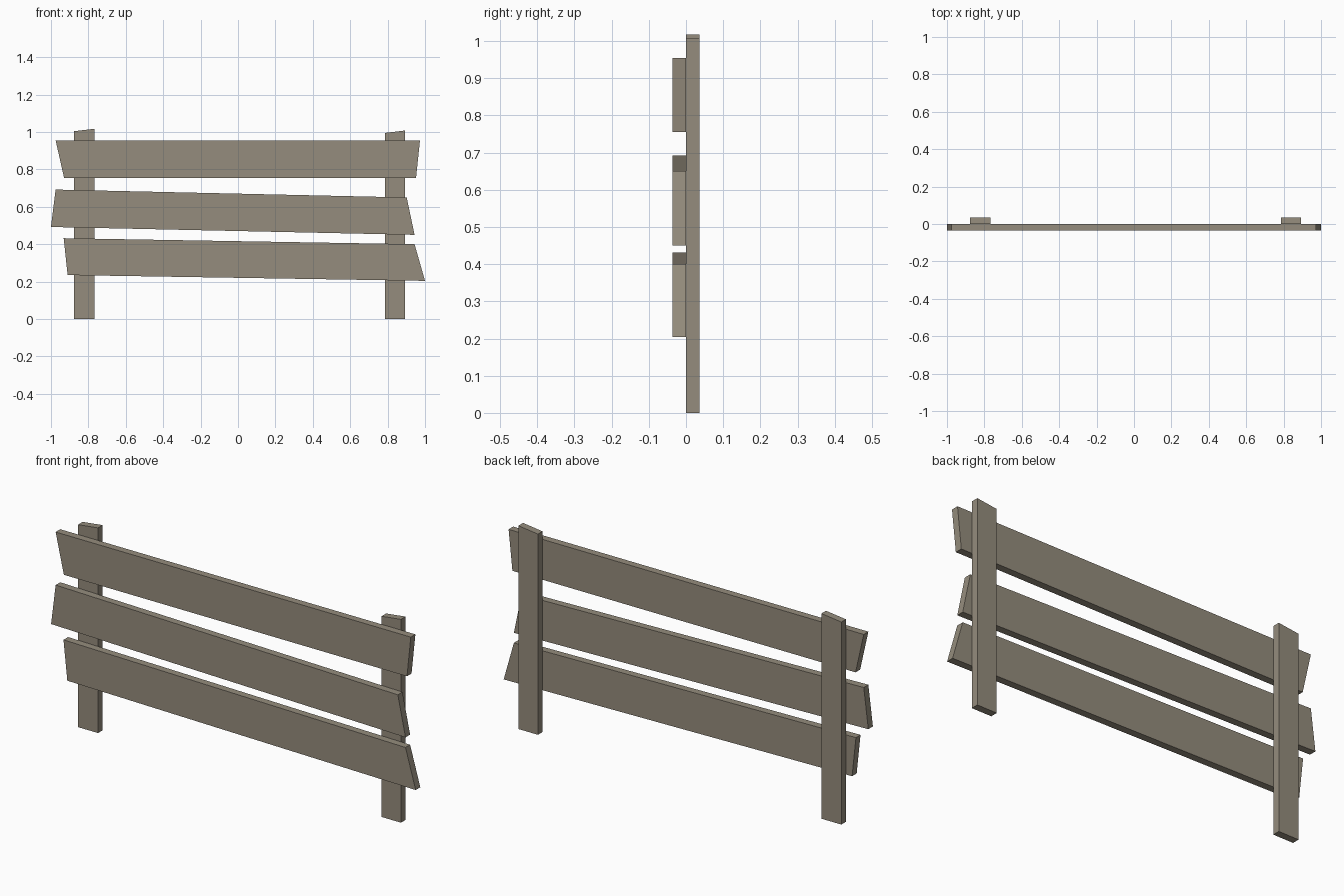
import bpy
import bmesh

cube = bpy.data.objects.get("Cube")
if cube:
    bpy.data.objects.remove(cube, do_unlink=True)

# Weathered wood material
WOOD = (0.30, 0.265, 0.205, 1.0)
wood = bpy.data.materials.new("weathered_wood")
wood.use_nodes = True
wood.diffuse_color = WOOD
bsdf = wood.node_tree.nodes["Principled BSDF"]
bsdf.inputs["Base Color"].default_value = WOOD
bsdf.inputs["Roughness"].default_value = 0.9

THICK = 0.036


def board(name, outline, y_front):
    """Extrude a four-cornered (x, z) outline backwards into a flat board."""
    bm = bmesh.new()
    face = bm.faces.new([bm.verts.new((x, y_front, z)) for x, z in outline])
    back = bmesh.ops.extrude_face_region(bm, geom=[face])["geom"]
    moved = [v for v in back if isinstance(v, bmesh.types.BMVert)]
    bmesh.ops.translate(bm, verts=moved, vec=(0, THICK, 0))
    bmesh.ops.recalc_face_normals(bm, faces=bm.faces)
    mesh = bpy.data.meshes.new(name)
    bm.to_mesh(mesh)
    bm.free()
    mesh.materials.append(wood)
    obj = bpy.data.objects.new(name, mesh)
    bpy.context.collection.objects.link(obj)
    return obj


# Upright posts with slanted tops: inner x, outer x, heights at each edge
for name, x0, x1, h0, h1 in (
    ("right_post", -0.877, -0.768, 1.004, 1.017),
    ("left_post", 0.787, 0.894, 0.995, 1.008),
):
    board(name, [(x0, 0), (x1, 0), (x1, h1), (x0, h0)], 0)

# Crooked rails with angled ends: corners from bottom -x, anticlockwise
rails = {
    "top_rail": [(-0.93, 0.755), (0.952, 0.755), (0.973, 0.955), (-0.975, 0.955)],
    "middle_rail": [(-1.0, 0.492), (0.944, 0.45), (0.902, 0.65), (-0.975, 0.692)],
    "bottom_rail": [(-0.911, 0.235), (1.0, 0.204), (0.944, 0.40), (-0.932, 0.432)],
}
for name, corners in rails.items():
    board(name, corners, -THICK)
